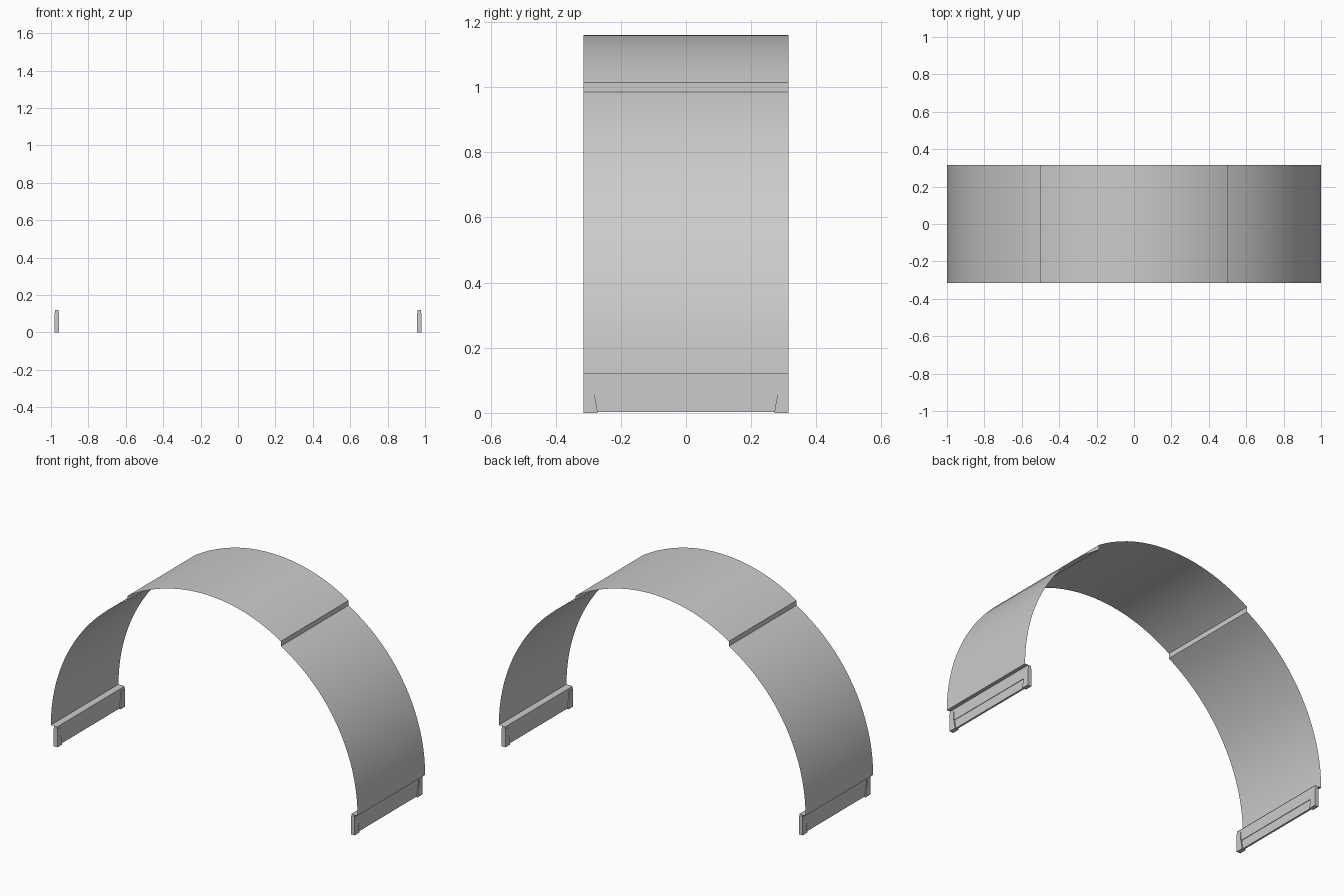
import bpy, bmesh, math

if "Cube" in bpy.data.objects:
    bpy.data.objects.remove(bpy.data.objects["Cube"])

HALF = 0.315      # half depth of the arch
SPRING = 0.12     # height where the shell starts


def finish(name, bm, smooth=False):
    bmesh.ops.recalc_face_normals(bm, faces=bm.faces)
    mesh = bpy.data.meshes.new(name)
    bm.to_mesh(mesh)
    bm.free()
    ob = bpy.data.objects.new(name, mesh)
    bpy.context.collection.objects.link(ob)
    if smooth:
        bpy.ops.object.select_all(action='DESELECT')
        ob.select_set(True)
        bpy.context.view_layer.objects.active = ob
        bpy.ops.object.shade_smooth_by_angle(angle=math.radians(30))
    return ob


def sheet(name, profile):
    """Thin sheet: an xz line swept along y."""
    bm = bmesh.new()
    rows = [[bm.verts.new((x, y, z)) for y in (-HALF, HALF)] for x, z in profile]
    for a, b in zip(rows, rows[1:]):
        bm.faces.new((a[0], a[1], b[1], b[0]))
    return finish(name, bm, True)


def prism(name, outline, x0, x1):
    """Solid: a yz outline extruded along x."""
    bm = bmesh.new()
    face = bm.faces.new([bm.verts.new((x0, y, z)) for y, z in outline])
    ext = bmesh.ops.extrude_face_region(bm, geom=[face])
    moved = [v for v in ext['geom'] if isinstance(v, bmesh.types.BMVert)]
    bmesh.ops.translate(bm, verts=moved, vec=(x1 - x0, 0, 0))
    return finish(name, bm)


def arc(cz, r, a0, a1, n=20):
    angles = [math.radians(a0 + (a1 - a0) * i / n) for i in range(n + 1)]
    return [(r * math.cos(a), cz + r * math.sin(a)) for a in angles]


def rect(y, z0, z1):
    return [(-y, z0), (y, z0), (y, z1), (-y, z1)]


# Roof shell: lower side arcs, a vertical step, and a raised crown
crown_r = 0.934
crown_a = math.degrees(math.acos(0.5 / crown_r))
crown = arc(1.16 - crown_r, crown_r, crown_a, 180 - crown_a)
sheet("arch_shell", arc(SPRING, 1.0, 0, 60) + crown + arc(SPRING, 1.0, 120, 180))

for s, side in ((1, "right"), (-1, "left")):
    # Ledge joining the shell to its base rail
    sheet(side + "_ledge", [(s * 1.0, SPRING), (s * 0.959, SPRING)])
    # Upper rail and slightly recessed lower rail
    prism(side + "_upper_rail", rect(0.284, 0.055, SPRING), s * 0.961, s * 0.978)
    prism(side + "_lower_rail", rect(0.284, 0.003, 0.055), s * 0.964, s * 0.975)
    # Tapered end posts with a narrower cap
    for t, end in ((-1, "front"), (1, "back")):
        post = [(HALF, 0), (HALF, 0.105), (0.284, 0.105), (0.281, 0.055),
                (0.276, 0.03), (0.271, 0)]
        prism(f"{side}_{end}_post", [(t * y, z) for y, z in post], s * 0.957, s * 0.982)
        cap = [(HALF, 0.105), (HALF, SPRING), (0.284, SPRING), (0.284, 0.105)]
        prism(f"{side}_{end}_post_cap", [(t * y, z) for y, z in cap], s * 0.961, s * 0.978)
